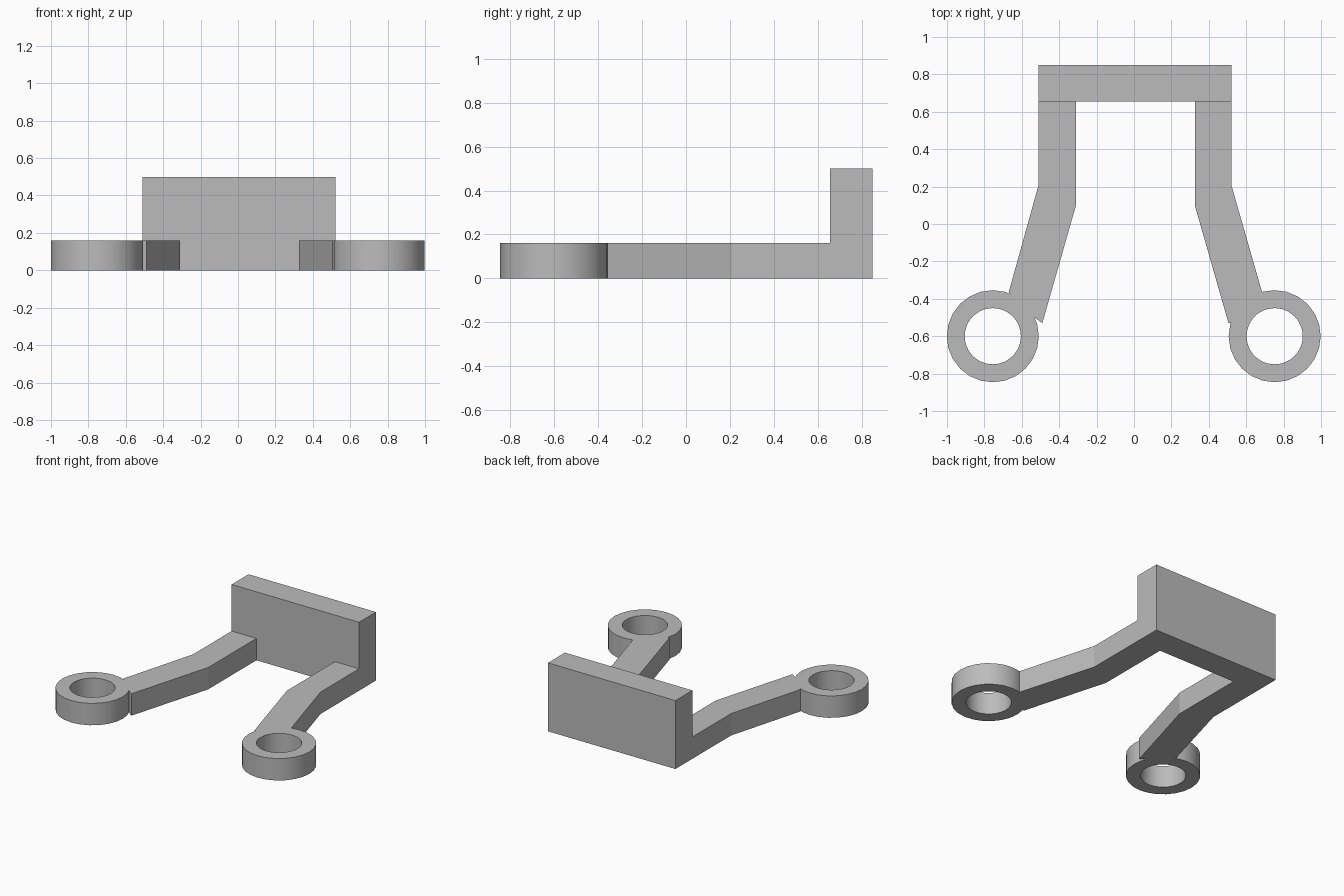
import bpy
import bmesh
from math import cos, sin, tau

cube = bpy.data.objects.get("Cube")
if cube:
    bpy.data.objects.remove(cube, do_unlink=True)

GREY = (0.5, 0.5, 0.5, 1)
grey = bpy.data.materials.new("plain grey")
grey.use_nodes = True
grey.diffuse_color = GREY
grey.node_tree.nodes["Principled BSDF"].inputs["Base Color"].default_value = GREY

THICK = 0.16


def circle(cx, cy, radius, sides):
    return [(cx + radius * cos(tau * i / sides), cy + radius * sin(tau * i / sides))
            for i in range(sides)]


def extrude_outline(name, loops, height):
    """Fill closed outlines (later ones are holes) and raise them from the ground."""
    bm = bmesh.new()
    for loop in loops:
        verts = [bm.verts.new((x, y, 0)) for x, y in loop]
        for a, b in zip(verts, verts[1:] + verts[:1]):
            bm.edges.new((a, b))
    bmesh.ops.triangle_fill(bm, edges=bm.edges[:], use_beauty=True)
    top = bmesh.ops.extrude_face_region(bm, geom=bm.faces[:], use_keep_orig=True)
    for item in top["geom"]:
        if isinstance(item, bmesh.types.BMVert):
            item.co.z = height
    bmesh.ops.recalc_face_normals(bm, faces=bm.faces[:])
    bmesh.ops.dissolve_limit(bm, angle_limit=0.01, verts=[], edges=bm.edges[:])
    mesh = bpy.data.meshes.new(name)
    bm.to_mesh(mesh)
    bm.free()
    mesh.materials.append(grey)
    obj = bpy.data.objects.new(name, mesh)
    bpy.context.collection.objects.link(obj)
    return obj


# Upright back plate
extrude_outline("back_plate",
                [[(-0.51, 0.655), (0.52, 0.655), (0.52, 0.85), (-0.51, 0.85)]], 0.5)

# Bent arms reaching forward from the plate
extrude_outline("left_arm", [[(0.325, 0.655), (0.325, 0.1), (0.505, -0.53), (0.515, -0.53),
                              (0.53, -0.51), (0.685, -0.365), (0.52, 0.21), (0.52, 0.655)]],
                THICK)
extrude_outline("right_arm", [[(-0.31, 0.655), (-0.31, 0.1), (-0.49, -0.53),
                               (-0.525, -0.505), (-0.67, -0.365), (-0.51, 0.21),
                               (-0.51, 0.655)]], THICK)

# Ring at the end of each arm
for side, x in (("left", 0.752), ("right", -0.755)):
    ring = extrude_outline(side + "_ring",
                           [circle(x, -0.6, 0.246, 24), circle(x, -0.6, 0.15, 48)], THICK)
    bpy.ops.object.select_all(action="DESELECT")
    ring.select_set(True)
    bpy.context.view_layer.objects.active = ring
    bpy.ops.object.shade_smooth_by_angle()
